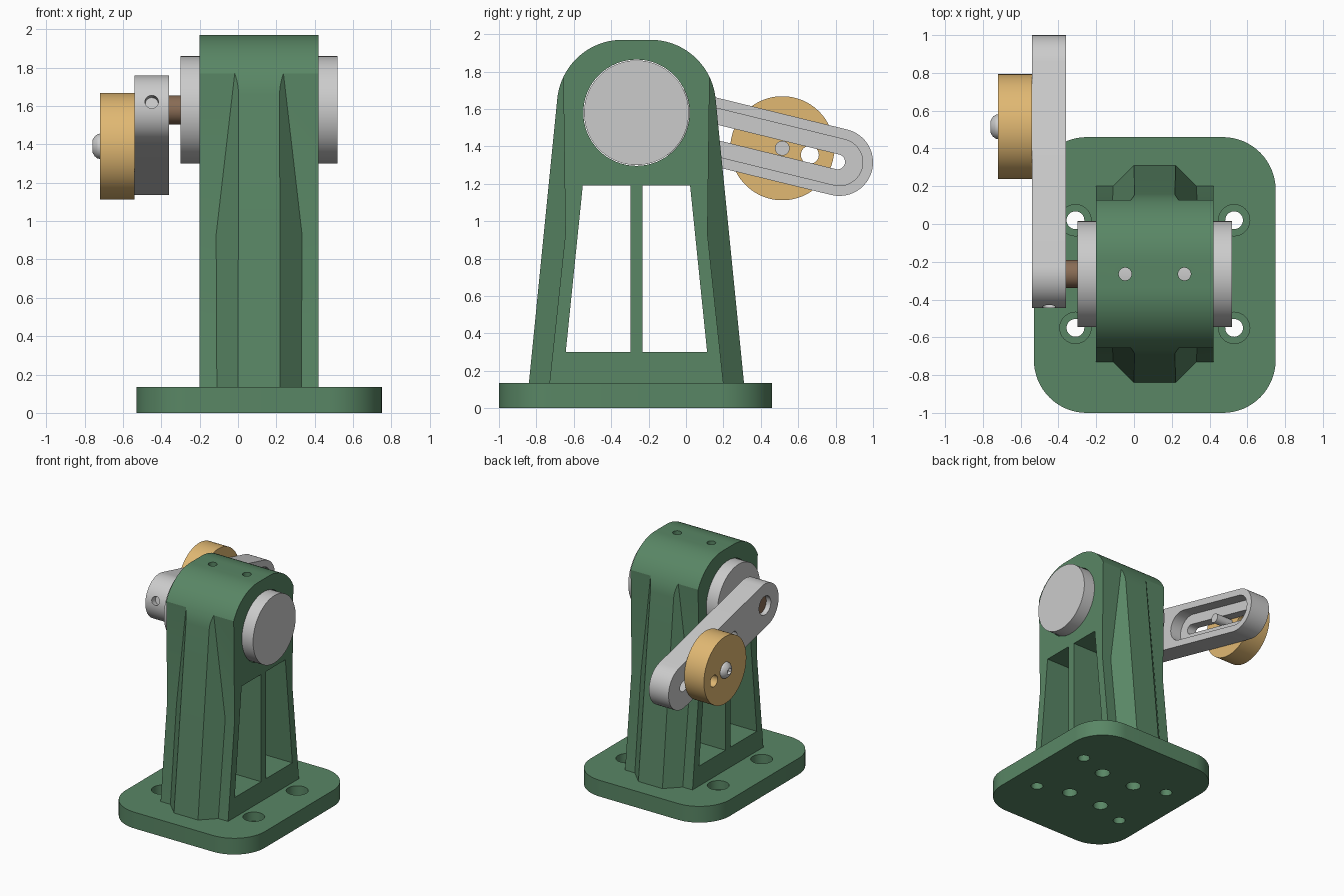
import bpy, bmesh, math
from mathutils import Vector

if "Cube" in bpy.data.objects:
    bpy.data.objects.remove(bpy.data.objects["Cube"])

CX, CY = 0.11, -0.265          # column centre
AXZ = 1.58                     # height of the pivot axis
ARM_A, ARM_B = Vector((CY, AXZ)), Vector((0.82, 1.315))
ARM_DIR = (ARM_B - ARM_A).normalized()
ARM_LEN = (ARM_B - ARM_A).length


def material(name, rgb):
    m = bpy.data.materials.new(name)
    m.diffuse_color = (*rgb, 1)
    m.use_nodes = True
    m.node_tree.nodes["Principled BSDF"].inputs["Base Color"].default_value = m.diffuse_color
    return m


green = material("green_paint", (0.10, 0.24, 0.13))
gold = material("brass", (0.75, 0.48, 0.17))
brown = material("bronze", (0.25, 0.15, 0.09))


def add(name, bm, mat=None):
    bmesh.ops.recalc_face_normals(bm, faces=bm.faces)
    me = bpy.data.meshes.new(name)
    bm.to_mesh(me)
    bm.free()
    ob = bpy.data.objects.new(name, me)
    bpy.context.collection.objects.link(ob)
    if mat:
        me.materials.append(mat)
    return ob


def loft(name, rings, mat=None):
    bm = bmesh.new()
    vs = [[bm.verts.new(p) for p in r] for r in rings]
    n = len(vs[0])
    for a, b in zip(vs, vs[1:]):
        for i in range(n):
            j = (i + 1) % n
            bm.faces.new((a[i], a[j], b[j], b[i]))
    bm.faces.new(vs[0])
    bm.faces.new(vs[-1])
    return add(name, bm, mat)


def prism_x(name, pts, x0, x1, mat=None):
    return loft(name, [[(x, y, z) for y, z in pts] for x in (x0, x1)], mat)


def rod(name, p0, p1, r, mat=None, seg=64):
    p0, p1 = Vector(p0), Vector(p1)
    d = p1 - p0
    bm = bmesh.new()
    bmesh.ops.create_cone(bm, cap_ends=True, segments=seg, radius1=r, radius2=r, depth=d.length)
    bm.transform(d.to_track_quat('Z', 'Y').to_matrix().to_4x4())
    bmesh.ops.translate(bm, verts=bm.verts, vec=(p0 + p1) / 2)
    return add(name, bm, mat)


def cut(ob, cutters):
    bpy.context.view_layer.objects.active = ob
    for c in cutters:
        c.hide_render = True
        m = ob.modifiers.new("cut", 'BOOLEAN')
        m.operation, m.solver, m.object = 'DIFFERENCE', 'EXACT', c
        bpy.ops.object.modifier_apply(modifier=m.name)
        bpy.data.objects.remove(c)


def stadium(t0, t1, r, n=24):
    # slot outline measured along the arm, returned as (y, z) points
    side = Vector((-ARM_DIR.y, ARM_DIR.x))
    pts = []
    for t, a0 in ((t1, -math.pi / 2), (t0, math.pi / 2)):
        for i in range(n + 1):
            a = a0 + math.pi * i / n
            pts.append(ARM_A + ARM_DIR * (t + r * math.cos(a)) + side * (r * math.sin(a)))
    return pts


# Base plate with rounded corners and counterbored bolt holes
outline = []
for k, (sx, sy) in enumerate(((1, 1), (-1, 1), (-1, -1), (1, -1))):
    for i in range(17):
        a = math.pi / 2 * (k + i / 16)
        outline.append((CX + sx * 0.36 + 0.28 * math.cos(a), -0.27 + sy * 0.45 + 0.28 * math.sin(a)))
base = loft("base_plate", [[(x, y, z) for x, y in outline] for z in (0, 0.135)], green)
holes = []
for sx in (-1, 1):
    for sy in (-1, 1):
        x, y = CX + sx * 0.42, CY + sy * 0.285
        holes.append(rod("c", (x, y, -0.1), (x, y, 0.3), 0.047, seg=32))
        holes.append(rod("c", (x, y, 0.06), (x, y, 0.3), 0.083, seg=32))
        x, y = CX + sx * 0.157, CY + sy * 0.2
        holes.append(rod("c", (x, y, -0.1), (x, y, 0.09), 0.058, seg=32))
cut(base, holes)

# Column: arched silhouette, relieved corners, windows, bore and set-screw holes
half = [(0.575, 0.135)]
for i in range(21):
    a = math.radians(6 + 84 * i / 20)
    half.append((0.075 + 0.35 * math.cos(a), 1.62 + 0.35 * math.sin(a)))
prof = [(CY + v, z) for v, z in half] + [(CY - v, z) for v, z in reversed(half)]
column = prism_x("column", prof, -0.2, 0.42, green)
tools = []
for s in (-1, 1):
    for q in (-1, 1):
        rings = []
        for z, v, d in ((0.05, 0.474, 0.11), (0.93, 0.38, 0.114), (1.9, 0.393, 0.002)):
            u = 0.11 + d
            ring = ((u, v), (u - 0.3, v + 0.3), (0.6, v + 0.3), (0.6, v))
            rings.append([(CX + s * a, CY + q * b, z) for a, b in ring])
        tools.append(loft("c", rings))
    win = ((0.033, 0.30), (0.378, 0.30), (0.287, 1.19), (0.033, 1.19))
    tools.append(prism_x("c", [(CY + s * v, z) for v, z in win], -0.5, 0.7))
    x = CX + s * 0.157
    tools.append(rod("c", (x, CY, 1.6), (x, CY, 2.2), 0.034, seg=32))
tools.append(rod("c", (-0.5, CY, AXZ), (0.7, CY, AXZ), 0.284))
cut(column, tools)

# Motor body in the bore and its output shaft
rod("motor_body", (-0.3, CY, AXZ), (0.52, CY, AXZ), 0.28, seg=96)
rod("output_shaft", (-0.5, CY, AXZ), (-0.29, CY, AXZ), 0.075, brown)

# Crank arm: pocketed on the inside, long through slot, shaft and set-screw holes
arm = prism_x("crank_arm", stadium(0, ARM_LEN, 0.18), -0.54, -0.36)


def along(t):
    p = ARM_A + ARM_DIR * t
    return (-0.45, p.x, p.y)


cut(arm, [prism_x("c", stadium(0.42, ARM_LEN, 0.125), -0.46, -0.2),
          prism_x("c", stadium(0.42, ARM_LEN - 0.01, 0.04), -0.7, -0.2),
          rod("c", (-0.7, CY, AXZ), (-0.2, CY, AXZ), 0.077),
          rod("c", along(-0.4), along(-0.02), 0.035, seg=32)])
rod("arm_set_screw", along(-0.13), along(-0.07), 0.034, seg=32)

# Brass weight with an off-centre hole
WY, WZ = 0.515, 1.39
weight = rod("brass_weight", (-0.72, WY, WZ), (-0.54, WY, WZ), 0.278, gold, 96)
cut(weight, [rod("c", (-0.9, 0.662, 1.355), (-0.3, 0.662, 1.355), 0.048, seg=32)])

# Domed screw holding the weight in the slot
rings = []
for x, r in ((-0.72, 0.066), (-0.733, 0.063), (-0.747, 0.052), (-0.756, 0.038), (-0.76, 0.03)):
    rings.append([(x, WY + r * math.cos(i * math.pi / 20), WZ + r * math.sin(i * math.pi / 20))
                  for i in range(40)])
head = loft("screw_head", rings)
cut(head, [rod("c", (-0.9, WY, WZ), (-0.735, WY, WZ), 0.028, seg=6)])
rod("screw_shank", (-0.725, WY, WZ), (-0.39, WY, WZ), 0.039, seg=32)

# Smooth the round surfaces, keep real edges sharp
for ob in bpy.context.scene.objects:
    ob.select_set(True)
bpy.context.view_layer.objects.active = base
bpy.ops.object.shade_smooth_by_angle(angle=math.radians(25))
